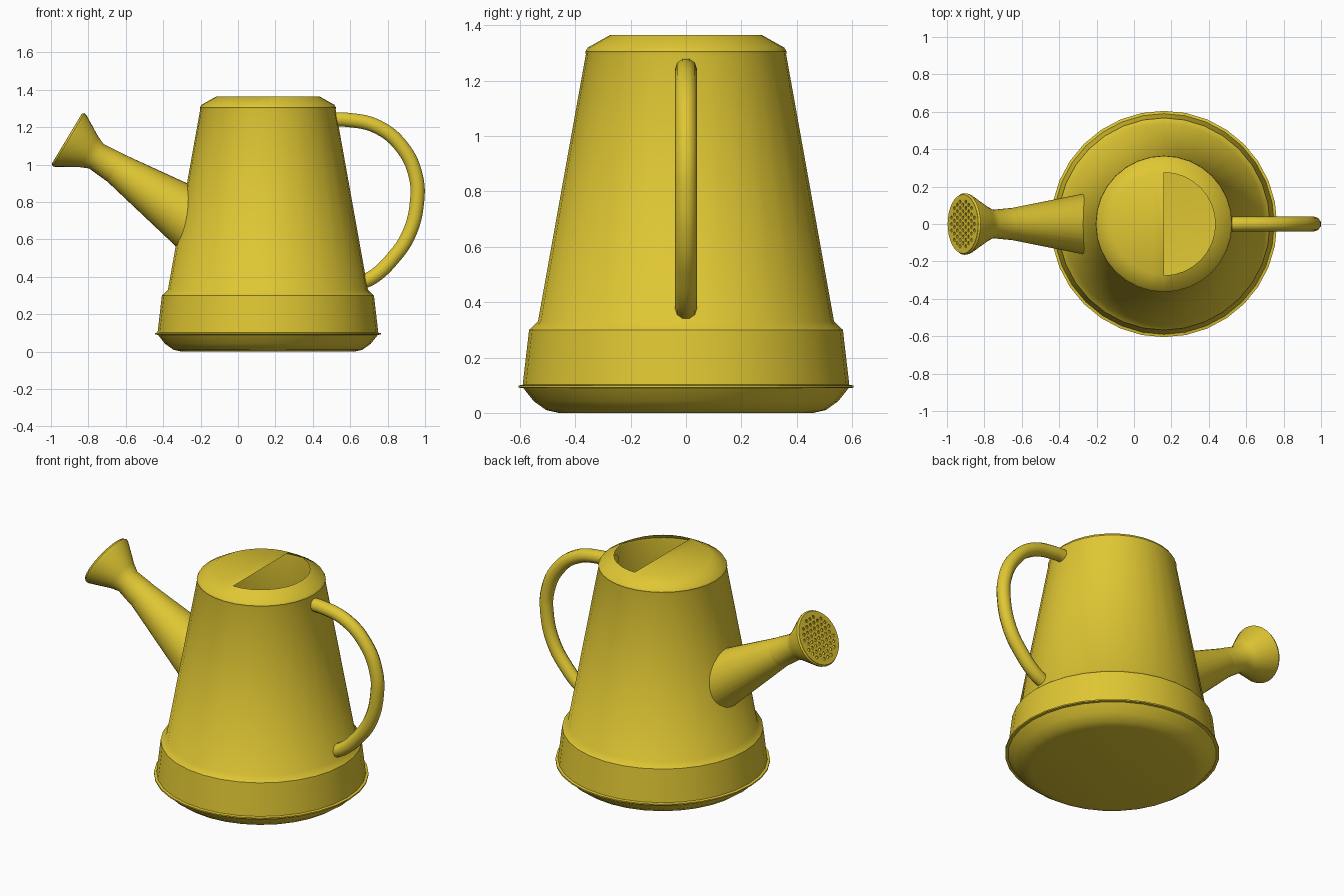
import bpy, bmesh
from math import sin, cos, tau, radians, hypot
from mathutils import Matrix, Vector

cube = bpy.data.objects.get("Cube")
if cube:
    bpy.data.objects.remove(cube, do_unlink=True)

yellow = bpy.data.materials.new("golden_yellow")
yellow.use_nodes = True
yellow.diffuse_color = (0.74, 0.57, 0.033, 1)
yellow.node_tree.nodes["Principled BSDF"].inputs["Base Color"].default_value = yellow.diffuse_color

SIDES = 32
BODY_X = 0.16


def lathe(name, profile, matrix, cap_start=False, half_cap=False, angle=40):
    """Revolve (radius, height) pairs about local z."""
    bm = bmesh.new()
    rings = [[bm.verts.new((r * cos(tau * i / SIDES), r * sin(tau * i / SIDES), h))
              for i in range(SIDES)] for r, h in profile]
    for low, high in zip(rings, rings[1:]):
        for i in range(SIDES):
            j = (i + 1) % SIDES
            bm.faces.new((low[i], low[j], high[j], high[i]))
    if cap_start:
        bm.faces.new(rings[0][::-1])
    if half_cap:
        # Cover only the spout side, leaving the filling hole open
        bm.faces.new(rings[-1][SIDES // 4: 3 * SIDES // 4 + 1])
    mesh = bpy.data.meshes.new(name)
    bm.to_mesh(mesh)
    bm.free()
    obj = bpy.data.objects.new(name, mesh)
    finish(obj, matrix, angle)
    return obj


def finish(obj, matrix, angle=None):
    bpy.context.collection.objects.link(obj)
    obj.matrix_world = matrix
    obj.data.materials.append(yellow)
    if angle:
        bpy.ops.object.select_all(action='DESELECT')
        obj.select_set(True)
        bpy.context.view_layer.objects.active = obj
        bpy.ops.object.shade_smooth_by_angle(angle=radians(angle))


def aim(origin, elevation):
    """Frame whose z axis points towards -x, raised by the elevation."""
    a = radians(elevation)
    direction = Vector((-cos(a), 0, sin(a)))
    return Matrix.Translation(origin) @ direction.to_track_quat('Z', 'Y').to_matrix().to_4x4()


# Tapered body with foot, rim, skirt and shoulder
body_profile = [(0.46, 0), (0.505, 0.01), (0.55, 0.042), (0.588, 0.09), (0.605, 0.091),
                (0.605, 0.099), (0.59, 0.102), (0.567, 0.3), (0.535, 0.33),
                (0.362, 1.295), (0.364, 1.305), (0.355, 1.32), (0.275, 1.365)]
lathe("body", body_profile, Matrix.Translation((BODY_X, 0, 0)), cap_start=True, half_cap=True)

# Conical spout
joint = Vector((-0.65, 0, 0.98))
lathe("spout", [(0.185, -0.6), (0.086, 0)], aim(joint, 34))

# Flared sprinkler head
rose_frame = aim(joint, 31)
lathe("sprinkler_head", [(0.086, -0.01), (0.084, 0.03), (0.076, 0.125), (0.095, 0.17),
                         (0.163, 0.287), (0.165, 0.298), (0.157, 0.309)], rose_frame)

# Perforated plate, filled between its outline and its holes
plate = bpy.data.curves.new("sprinkler_plate", 'CURVE')
plate.dimensions = '2D'
plate.fill_mode = 'BOTH'
plate.extrude = 0.004


def add_circle(x, y, radius, count):
    spline = plate.splines.new('POLY')
    spline.points.add(count - 1)
    for i, p in enumerate(spline.points):
        p.co = (x + radius * cos(tau * i / count), y + radius * sin(tau * i / count), 0, 1)
    spline.use_cyclic_u = True


add_circle(0, 0, 0.158, SIDES)
PITCH = 0.034
for row in range(-4, 5):
    for col in range(-5, 6):
        x, y = (col + row % 2 / 2) * PITCH, row * PITCH * 0.87
        if hypot(x, y) < 0.135:
            add_circle(x, y, 0.0095, 8)
finish(bpy.data.objects.new("sprinkler_plate", plate),
       rose_frame @ Matrix.Translation((0, 0, 0.305)))

# Looped tube handle
handle = bpy.data.curves.new("handle", 'CURVE')
handle.dimensions = '3D'
handle.bevel_depth = 0.04
handle.bevel_resolution = 3
handle.resolution_u = 6
handle.use_fill_caps = True
path = [(0.49, 1.24), (0.58, 1.24), (0.75, 1.2), (0.88, 1.09), (0.95, 0.94),
        (0.957, 0.8), (0.91, 0.62), (0.82, 0.49), (0.73, 0.405), (0.665, 0.37)]
spline = handle.splines.new('BEZIER')
spline.bezier_points.add(len(path) - 1)
for point, (x, z) in zip(spline.bezier_points, path):
    point.co = (x, 0, z)
    point.handle_left_type = point.handle_right_type = 'AUTO'
finish(bpy.data.objects.new("handle", handle), Matrix())
